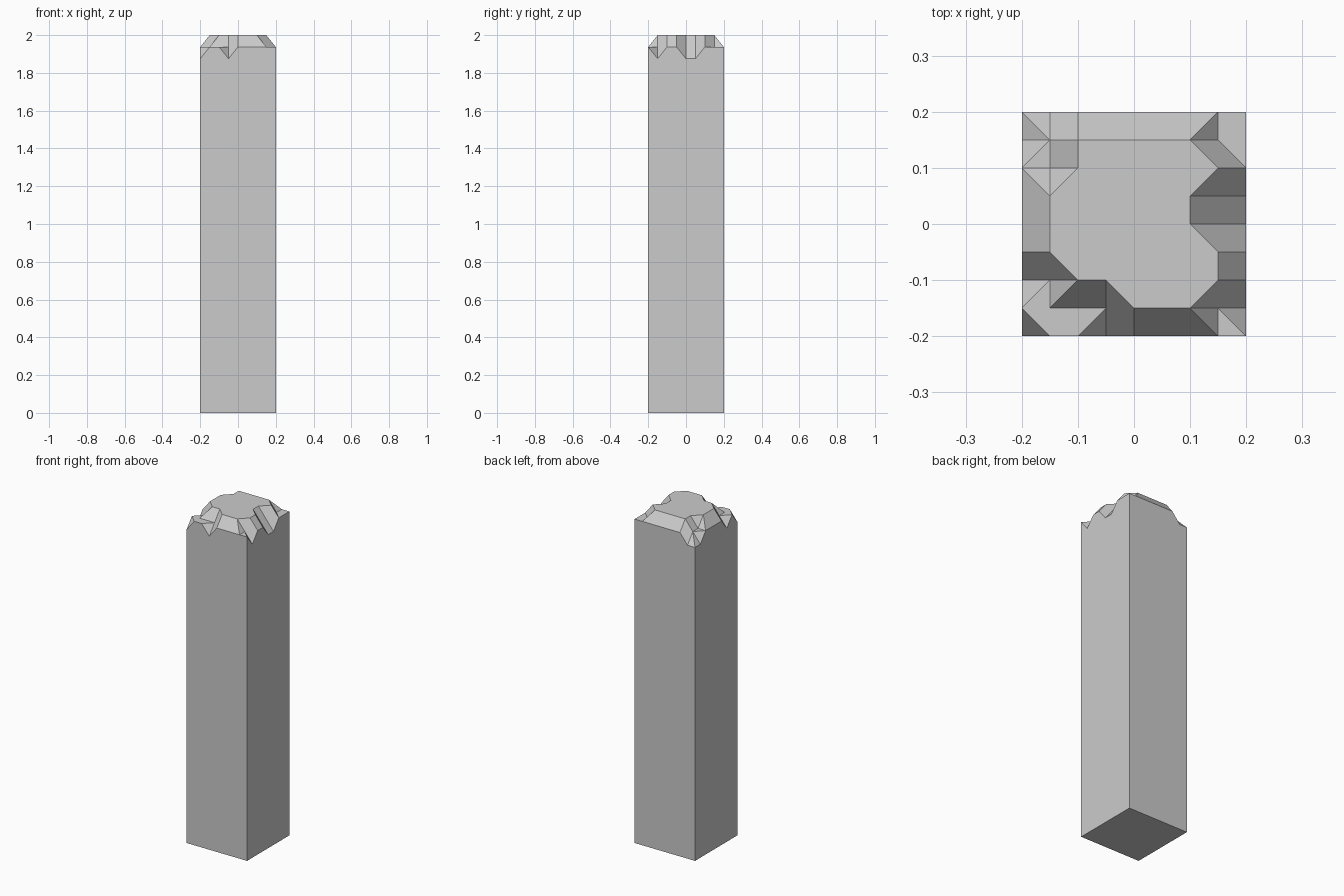
import bpy, bmesh

if "Cube" in bpy.data.objects:
    bpy.data.objects.remove(bpy.data.objects["Cube"])

HALF, STEP, DROP, TOP = 0.2, 0.05, 0.0625, 2.0
N = 9

# Chip depth at each point of the broken top (back row first, left to right)
CHIPS = [
    "221111111",
    "210000011",
    "110000001",
    "100000012",
    "100000012",
    "100000001",
    "210000001",
    "111100012",
    "211211111",
][::-1]
VALLEY = (7, 6)  # the one cell that folds inward


def depth(i, j):
    return int(CHIPS[j][i])


bm = bmesh.new()

# Broken top: a grid of points lowered by chip depth
top = {(i, j): bm.verts.new((-HALF + i * STEP, -HALF + j * STEP, TOP - DROP * depth(i, j)))
       for i in range(N) for j in range(N)}

# Each cell splits along its higher diagonal
for i in range(N - 1):
    for j in range(N - 1):
        ring = [(i, j), (i + 1, j), (i + 1, j + 1), (i, j + 1)]
        d = [depth(*p) for p in ring]
        v = [top[p] for p in ring]
        along = d[0] + d[2] <= d[1] + d[3]
        if (i, j) == VALLEY:
            along = not along
        if not along:
            v = v[1:] + v[:1]
        bm.faces.new((v[0], v[1], v[2]))
        bm.faces.new((v[0], v[2], v[3]))

# Shaft sides and base
M = N - 1
base = [bm.verts.new((x, y, 0)) for x, y in
        ((-HALF, -HALF), (HALF, -HALF), (HALF, HALF), (-HALF, HALF))]
edges = [
    [top[i, 0] for i in range(N)],
    [top[M, j] for j in range(N)],
    [top[M - i, M] for i in range(N)],
    [top[0, M - j] for j in range(N)],
]
for k, rim in enumerate(edges):
    bm.faces.new([base[k], base[(k + 1) % 4]] + rim[::-1])
bm.faces.new(base[::-1])

# Merge coplanar facets into clean flat faces
bmesh.ops.dissolve_limit(bm, angle_limit=0.01, verts=bm.verts[:], edges=bm.edges[:])
bmesh.ops.recalc_face_normals(bm, faces=bm.faces[:])

mesh = bpy.data.meshes.new("broken_pillar")
bm.to_mesh(mesh)
bm.free()
bpy.context.collection.objects.link(bpy.data.objects.new("broken_pillar", mesh))
